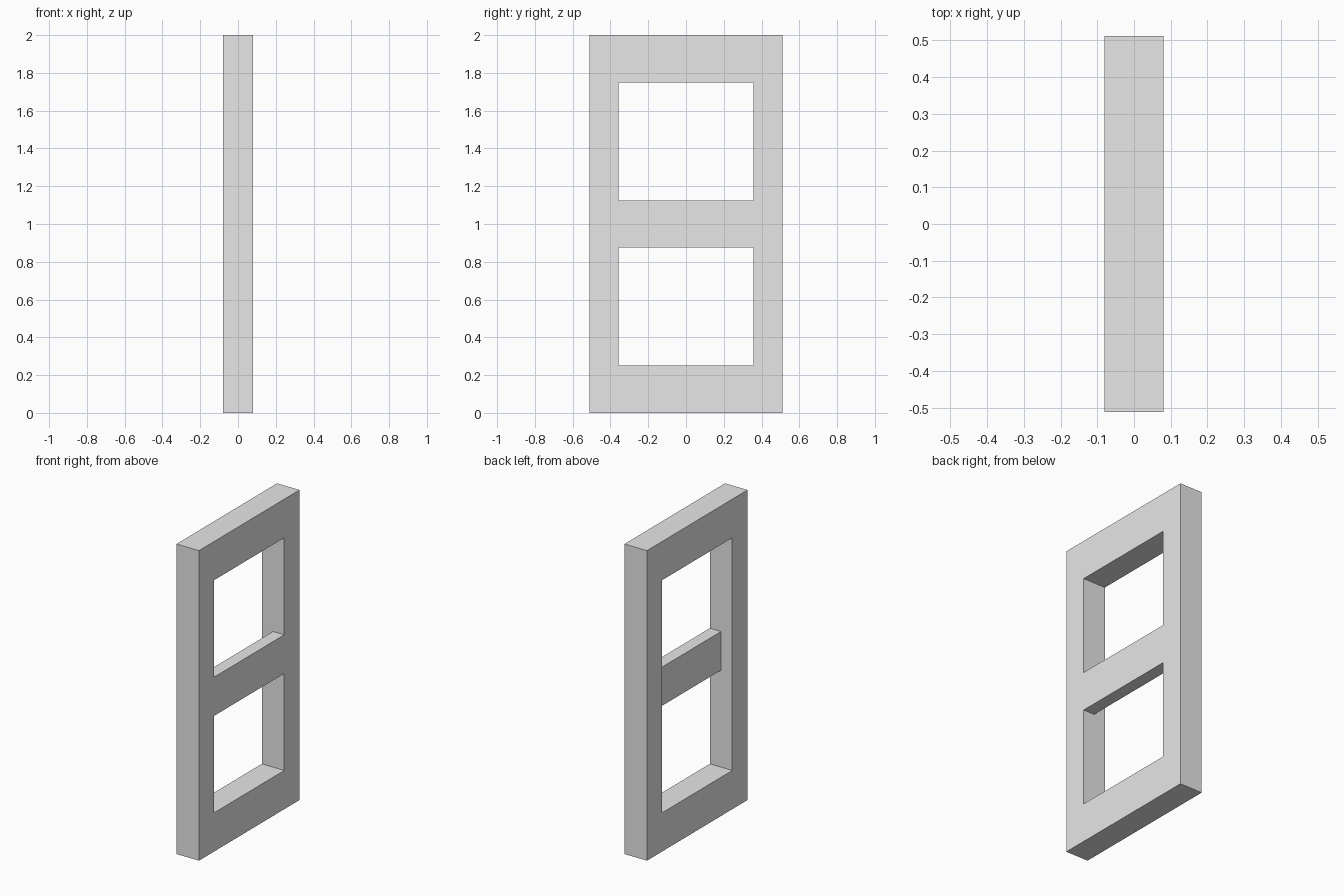
import bpy

cube = bpy.data.objects.get("Cube")
if cube:
    bpy.data.objects.remove(cube, do_unlink=True)

# Main dimensions
HALF_X, HALF_Y, HEIGHT = 0.08, 0.512, 2.0
INNER_Y = 0.357
RAIL = 0.25
BAR_LOW, BAR_HIGH = 0.875, 1.125

grey = bpy.data.materials.new("light_grey")
grey.use_nodes = True
colour = (0.8, 0.8, 0.8, 1.0)
grey.diffuse_color = colour
grey.node_tree.nodes["Principled BSDF"].inputs["Base Color"].default_value = colour


def add_part(name, outline, x_min, x_max, quads):
    """Extrude flat quads, given by indices into a (y, z) outline, along x."""
    mesh = bpy.data.meshes.new(name)
    n = len(outline)
    verts = [(x, y, z) for x in (x_min, x_max) for y, z in outline]
    faces = [tuple(reversed(q)) for q in quads]
    faces += [tuple(i + n for i in q) for q in quads]
    # Walls go on every edge used by only one quad
    edges = [(q[i], q[(i + 1) % 4]) for q in quads for i in range(4)]
    faces += [(a, b, b + n, a + n) for a, b in edges if (b, a) not in edges]
    mesh.from_pydata(verts, [], faces)
    mesh.materials.append(grey)
    obj = bpy.data.objects.new(name, mesh)
    bpy.context.collection.objects.link(obj)
    return obj


def rectangle(y, z_min, z_max):
    return [(-y, z_min), (y, z_min), (y, z_max), (-y, z_max)]


# Outer frame: one mitred ring
ring = [(i, (i + 1) % 4, (i + 1) % 4 + 4, i + 4) for i in range(4)]
add_part("outer_frame",
         rectangle(HALF_Y, 0, HEIGHT) + rectangle(INNER_Y, RAIL, HEIGHT - RAIL),
         -HALF_X, HALF_X, ring)

# Half-depth crossbar, flush with the +x side
add_part("middle_crossbar", rectangle(INNER_Y, BAR_LOW, BAR_HIGH),
         0, HALF_X, [(0, 1, 2, 3)])
